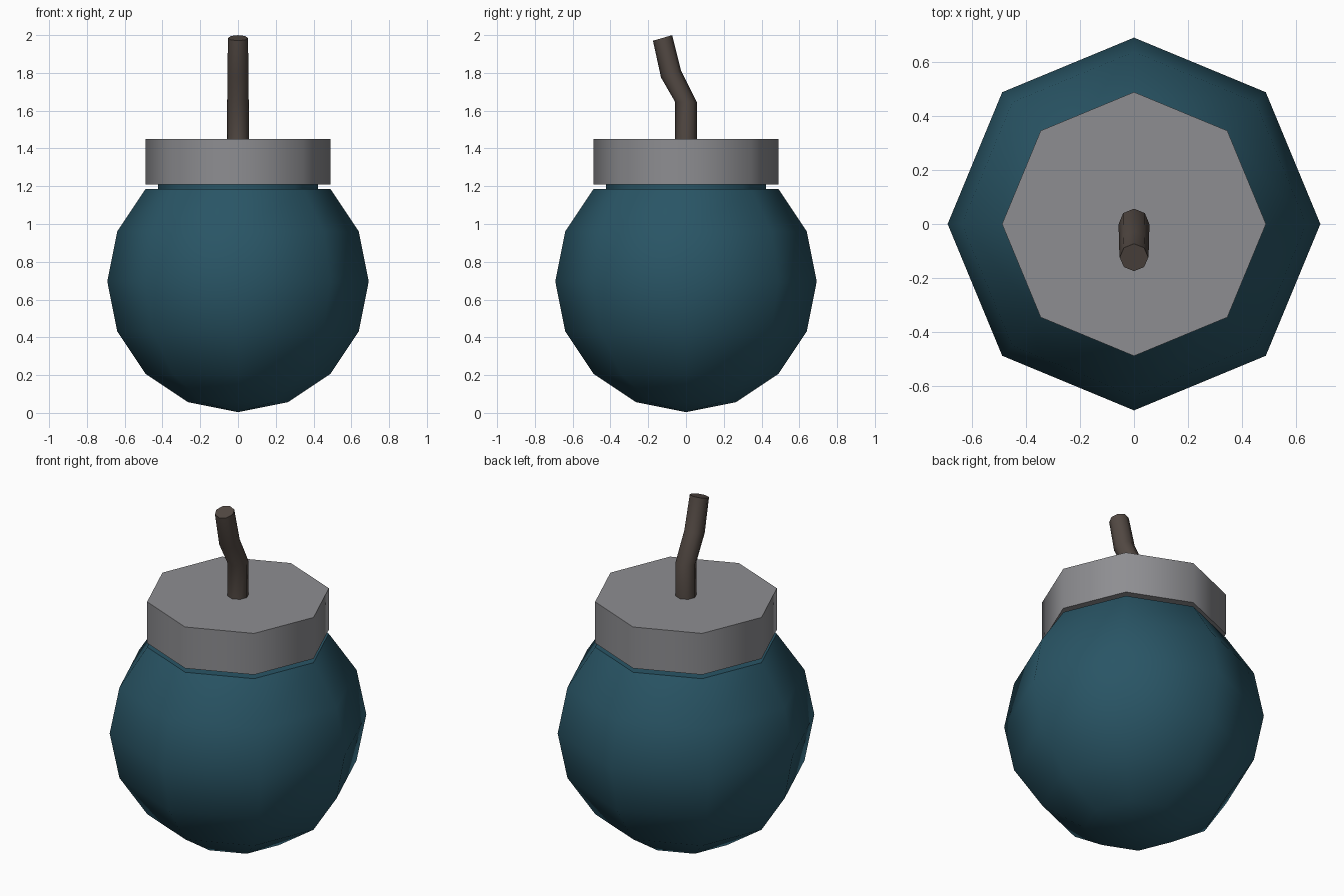
import bpy, math
from mathutils import Vector

if "Cube" in bpy.data.objects:
    bpy.data.objects.remove(bpy.data.objects["Cube"])

SIDES = 8


def material(name, rgb):
    m = bpy.data.materials.new(name)
    m.diffuse_color = (*rgb, 1)
    m.use_nodes = True
    m.node_tree.nodes["Principled BSDF"].inputs["Base Color"].default_value = m.diffuse_color
    return m


def build(name, rings, mat):
    """Skin 8-sided rings; each ring is (centre y, z, radius, tilt about x)."""
    verts, faces = [], []
    for y, z, r, tilt in rings:
        for i in range(SIDES):
            a = 2 * math.pi * i / SIDES
            c, s = r * math.cos(a), r * math.sin(a)
            verts.append(Vector((c, y + s * math.cos(tilt), z + s * math.sin(tilt))))
    for k in range(len(rings) - 1):
        for i in range(SIDES):
            j = (i + 1) % SIDES
            a, b = k * SIDES, (k + 1) * SIDES
            faces.append((a + i, a + j, b + j, b + i))
    faces.append(tuple(reversed(range(SIDES))))
    last = (len(rings) - 1) * SIDES
    faces.append(tuple(range(last, last + SIDES)))
    me = bpy.data.meshes.new(name)
    me.from_pydata(verts, [], faces)
    me.materials.append(mat)
    ob = bpy.data.objects.new(name, me)
    bpy.context.collection.objects.link(ob)
    bpy.ops.object.select_all(action='DESELECT')
    ob.select_set(True)
    bpy.context.view_layer.objects.active = ob
    # weld the collapsed pole ring
    bpy.ops.object.mode_set(mode='EDIT')
    bpy.ops.mesh.select_all(action='SELECT')
    bpy.ops.mesh.remove_doubles(threshold=0.0005)
    bpy.ops.object.mode_set(mode='OBJECT')
    bpy.ops.object.shade_smooth_by_angle(angle=math.radians(50))
    return ob


teal = material("dark teal", (0.022, 0.090, 0.130))
gray = material("metal gray", (0.27, 0.27, 0.285))
brown = material("fuse brown", (0.085, 0.066, 0.056))

# Round body: sphere rings from the bottom pole, cut flat, with a short neck
R, CZ = 0.692, 0.696
body = []
for k in range(7):
    a = math.radians(-90 + 22.5 * k)
    body.append((0, CZ + R * math.sin(a), R * math.cos(a), 0))
body += [(0, body[-1][1], 0.423, 0), (0, 1.215, 0.423, 0)]
build("body", body, teal)

# Octagonal cap
build("cap", [(0, 1.209, 0.49, 0), (0, 1.451, 0.49, 0)], gray)

# Bent fuse
build("fuse", [(0, 1.44, 0.057, 0),
               (0, 1.645, 0.057, 0),
               (-0.079, 1.793, 0.056, math.radians(18)),
               (-0.124, 1.985, 0.053, math.radians(16))], brown)
